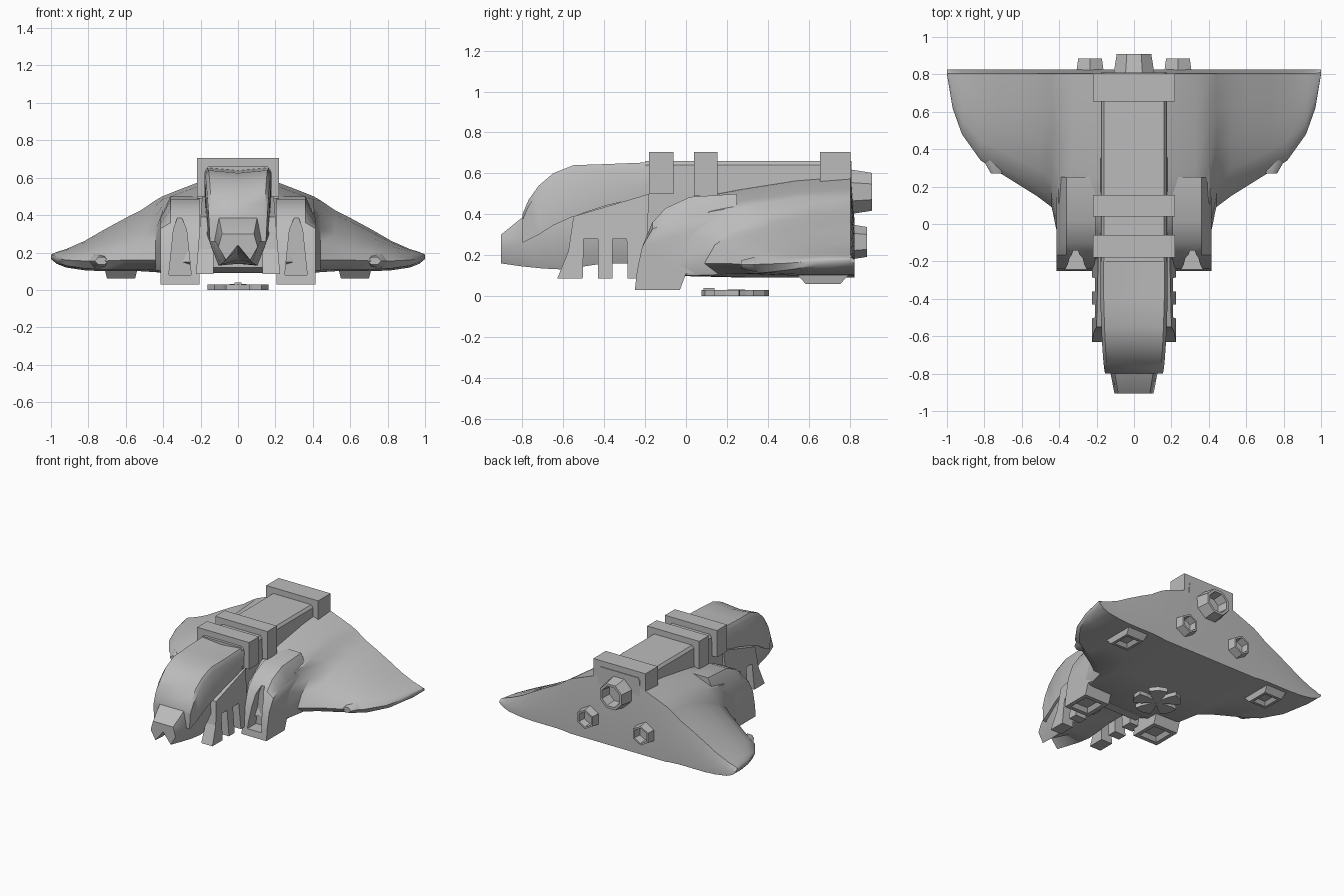
import bpy, bmesh, math
from mathutils import Vector

default_cube = bpy.data.objects.get("Cube")
if default_cube:
    bpy.data.objects.remove(default_cube, do_unlink=True)

paint = bpy.data.materials.new("hull_grey")
paint.use_nodes = True
grey = (0.5, 0.5, 0.5, 1)
paint.diffuse_color = grey
paint.node_tree.nodes["Principled BSDF"].inputs["Base Color"].default_value = grey


def loft(name, rings, side=1):
    """Skin a list of equal-length closed rings, with capped ends."""
    bm = bmesh.new()
    rows = [[bm.verts.new((side * x, y, z)) for x, y, z in ring] for ring in rings]
    count = len(rows[0])
    for a, b in zip(rows, rows[1:]):
        for i in range(count):
            j = (i + 1) % count
            bm.faces.new((a[i], a[j], b[j], b[i]))
    bm.faces.new(rows[0])
    bm.faces.new(rows[-1])
    bmesh.ops.recalc_face_normals(bm, faces=bm.faces)
    mesh = bpy.data.meshes.new(name)
    bm.to_mesh(mesh)
    bm.free()
    mesh.materials.append(paint)
    obj = bpy.data.objects.new(name, mesh)
    bpy.context.collection.objects.link(obj)
    return obj


def smooth(obj, angle=35):
    bpy.ops.object.select_all(action='DESELECT')
    obj.select_set(True)
    bpy.context.view_layer.objects.active = obj
    bpy.ops.object.shade_smooth_by_angle(angle=math.radians(angle))


def mirrored(half):
    """Close a half cross-section (x, z), running from top centre to bottom centre."""
    return half + [(-x, z) for x, z in reversed(half[1:-1])]


def section(y, half):
    return [(x, y, z) for x, z in mirrored(half)]


def across(x, profile):
    return [(x, y, z) for y, z in profile]


def recess_underside(obj, limit, border, slope, depth):
    """Sink a framed pad into the lowest downward faces."""
    bm = bmesh.new()
    bm.from_mesh(obj.data)
    faces = [f for f in bm.faces
             if f.normal.z < -0.9 and f.calc_center_median().z < limit]
    bmesh.ops.inset_region(bm, faces=faces, thickness=border, use_even_offset=True)
    bmesh.ops.inset_region(bm, faces=faces, thickness=slope, depth=-depth,
                           use_even_offset=True)
    bm.to_mesh(obj.data)
    bm.free()


def box(name, low, high):
    (x, y, z), (u, v, w) = low, high
    profile = [(y, z), (v, z), (v, w), (y, w)]
    return loft(name, [across(x, profile), across(u, profile)])


# Wing hull: x, leading edge y, leading edge z, rear top z, bottom z
stations = [
    (0, -.2, .15, .62, .09), (.2, -.2, .15, .58, .09), (.33, -.12, .15, .53, .09),
    (.405, -.08, .15, .5, .09), (.44, .09, .16, .48, .095), (.52, .15, .16, .425, .1),
    (.6, .2, .16, .385, .1), (.72, .275, .155, .32, .1), (.82, .34, .155, .262, .105),
    (.92, .48, .16, .218, .12), (.97, .62, .17, .203, .14), (1, .8, .18, .19, .165)]


def wing_ring(x, front, edge, top, bottom):
    rise = (.5, .75, .85, .95) if x < .42 else (.28, .52, .74, .91)
    rear = .815
    span = rear - front
    ring = [(front, edge)]
    for t, r in zip((.07, .22, .45, .72), rise):
        ring.append((front + t * span, edge + r * (top - edge)))
    ring += [(rear - .01, top), (rear + .01, (top + bottom) / 2), (rear + .01, bottom),
             (front + .5 * span, bottom), (front + .1 * span, bottom + .01)]
    return ring


wing_rings = [across(s[0], wing_ring(*s)) for s in stations]
port_rings = [[(-x, y, z) for x, y, z in ring] for ring in reversed(wing_rings[1:])]
smooth(loft("wing_hull", port_rings + wing_rings), 40)

# Central spine along the back
spine = [(0, .66), (.16, .66), (.175, .64), (.18, .45), (.18, .12), (0, .12)]
smooth(loft("spine", [section(y, spine) for y in (-.2, .3, .81)]))

# Raised bands over the spine
for name, start, end, low in (("front_band", -.18, -.06, .5),
                              ("middle_band", .04, .155, .49),
                              ("rear_band", .655, .805, .5)):
    box(name, (-.22, start, low), (.22, end, .705))

# Hooded canopy: y, top z, half width, lower edge z
hood = [(-.8, .4, .155, .26), (-.77, .47, .16, .275), (-.72, .54, .165, .3),
        (-.65, .6, .17, .345), (-.55, .64, .175, .39), (-.4, .645, .18, .44),
        (-.15, .655, .18, .5)]
smooth(loft("canopy_hood", [
    section(y, [(0, top - .015), (w * .9, top), (w, top - .03),
                (w - .005, low), (w - .03, low), (0, low + .02)])
    for y, top, w, low in hood]), 40)

# Snout and lower jaw: y, half width, top z, bottom z, centre notch z
jaw = [(-.905, .1, .3, .16, .24), (-.8, .12, .385, .145, .22), (-.7, .145, .42, .135, .16),
       (-.6, .16, .45, .13, .14), (-.4, .17, .48, .16, .16), (-.15, .175, .5, .16, .16)]
smooth(loft("snout", [
    section(y, [(0, top), (w * .85, top), (w + .005, (top + low) / 2),
                (w * .65, low), (0, notch)])
    for y, w, top, low, notch in jaw]), 40)

# Cheek skirts ending in three teeth
skirt = [(-.55, .39), (-.575, .22), (-.63, .085), (-.505, .085), (-.5, .28), (-.43, .28),
         (-.43, .085), (-.36, .085), (-.36, .28), (-.29, .28), (-.285, .085),
         (-.2, .085), (-.18, .5)]

# Front pods: flat-sided blocks with a sloping, rounded shoulder
pod = [(-.25, .03), (-.24, .12), (-.215, .24), (-.165, .36), (-.1, .43), (.02, .485),
       (.25, .5), (.25, .11), (0, .11), (-.03, .03)]
shoulder = [(y, z if z < .3 else .3 + (z - .3) * .45) for y, z in pod]
slot = [(.25, .08), (.37, .08), (.345, .32), (.325, .385), (.3, .385), (.275, .32)]


def engine(name, x, z, base, tip, end, sides):
    rings = []
    for r, y in ((base, .78), (tip, end), (tip * .8, end), (tip * .7, .83)):
        ring = []
        for i in range(sides):
            a = math.tau * (i + .5) / sides + (math.pi / sides if sides == 6 else 0)
            if sides == 6:
                a += math.pi / 6
            ring.append((x + r * math.cos(a), y, z + r * math.sin(a)))
        rings.append(ring)
    return loft(name, rings)


for label, side in (("left", 1), ("right", -1)):
    loft(label + "_cheek_skirt", [
        across(.13, skirt),
        [(.225 - .08 * max(0, z - .08), y, z) for y, z in skirt]], side)

    block = loft(label + "_front_pod",
                 [across(.205, pod), across(.36, pod), across(.415, shoulder)], side)
    recess_underside(block, .05, .03, .02, .03)
    cutter = loft("slot_cutter", [[(x, y, z) for x, z in slot] for y in (-.4, -.14)], side)
    cutter.hide_render = True
    cut = block.modifiers.new("slot", 'BOOLEAN')
    cut.operation = 'DIFFERENCE'
    cut.object = cutter
    bpy.context.view_layer.objects.active = block
    bpy.ops.object.modifier_apply(modifier="slot")
    bpy.data.objects.remove(cutter, do_unlink=True)
    smooth(block)

    # Wing guns on the leading edge
    gun = []
    for y, w, low, high in ((.27, .035, .135, .175), (.33, .06, .12, .19), (.55, .07, .115, .2)):
        x = .73 + (y - .27) * .15
        mid = (low + high) / 2
        gun.append([(x - w, y, mid), (x - w / 2, y, high), (x + w / 2, y, high),
                    (x + w, y, mid), (x + w / 2, y, low), (x - w / 2, y, low)])
    smooth(loft(label + "_wing_gun", gun, side), 50)

    # Landing foot under the wing
    foot = loft(label + "_rear_foot", [
        [(.625 + a * w, .67 + b * d, z) for a, b in ((-1, -1), (1, -1), (1, 1), (-1, 1))]
        for w, d, z in ((.09, .14, .12), (.075, .085, .06))], side)
    recess_underside(foot, .07, .02, .02, .025)

    engine(label + "_engine", side * .235, .265, .09, .073, .885, 6)

engine("main_engine", 0, .51, .122, .1, .91, 8)

# Five-bladed rotor below the belly
hub = Vector((0, .245))
for k in range(5):
    heading = math.radians(-90 + 72 * k)
    outline = [(.02, -.8), (.11, -.48), (.165, -.4), (.17, 0), (.165, .4), (.11, .48), (.02, .8)]
    points = [hub + r * Vector((math.cos(heading + a), math.sin(heading + a)))
              for r, a in outline]
    loft("rotor_blade", [[(p.x, p.y, z) for p in points] for z in (0, .03)])
disc = [hub + .045 * Vector((math.cos(i * math.tau / 10), math.sin(i * math.tau / 10)))
        for i in range(10)]
loft("rotor_hub", [[(p.x, p.y, z) for p in disc] for z in (.002, .032)])
box("rotor_knob", (-.02, .085, .02), (.02, .14, .04))
